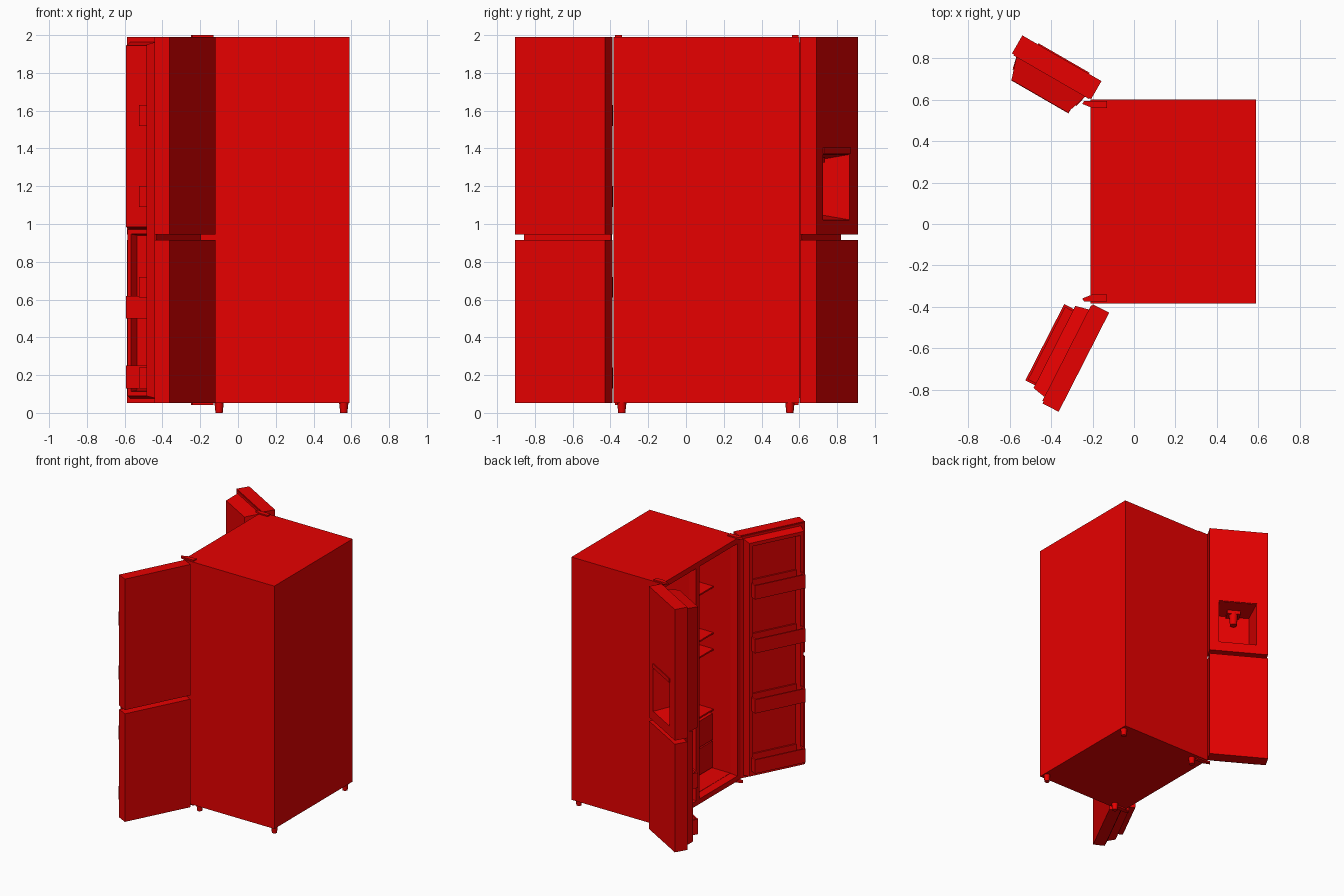
import bpy, bmesh
from math import radians, cos, sin
from mathutils import Matrix, Vector

cube = bpy.data.objects.get("Cube")
if cube:
    bpy.data.objects.remove(cube, do_unlink=True)

red = bpy.data.materials.new("glossy_red")
red.use_nodes = True
RED = (0.80, 0.0, 0.0, 1)
red.diffuse_color = RED
red.node_tree.nodes["Principled BSDF"].inputs["Base Color"].default_value = RED


def frame(origin, u, v):
    """Local axes: u = across the width, v = depth, z = up."""
    return Matrix(((u[0], v[0], 0, origin[0]), (u[1], v[1], 0, origin[1]),
                   (0, 0, 1, 0), (0, 0, 0, 1)))


def finish(name, bm, mat):
    bm.transform(mat)
    bm.normal_update()
    bmesh.ops.recalc_face_normals(bm, faces=bm.faces)
    mesh = bpy.data.meshes.new(name)
    bm.to_mesh(mesh)
    bm.free()
    mesh.materials.append(red)
    obj = bpy.data.objects.new(name, mesh)
    bpy.context.collection.objects.link(obj)
    return obj


def box(name, mat, u, v, z, taper=0.0, taper_z=None):
    """Box between ranges; the far (deep) side shrinks by the taper."""
    tz = taper if taper_z is None else taper_z
    bm = bmesh.new()
    bmesh.ops.create_cube(bm, size=1)
    for p in bm.verts:
        i, j, k = (int(c > 0) for c in p.co)
        p.co = Vector((u[i] + (taper if j else 0) * (1 - 2 * i), v[j],
                       z[k] + (tz if j else 0) * (1 - 2 * k)))
    return finish(name, bm, mat)


def cut(obj, cutter):
    """Subtract the cutter, then discard it."""
    mod = obj.modifiers.new("cut", "BOOLEAN")
    mod.operation, mod.solver, mod.object = "DIFFERENCE", "EXACT", cutter
    bpy.context.view_layer.objects.active = obj
    bpy.ops.object.modifier_apply(modifier=mod.name)
    bpy.data.objects.remove(cutter, do_unlink=True)


def cylinder(name, mat, pos, r1, r2, depth, sides=16):
    bm = bmesh.new()
    bmesh.ops.create_cone(bm, cap_ends=True, segments=sides, radius1=r1,
                          radius2=r2, depth=depth)
    obj = finish(name, bm, mat @ Matrix.Translation(pos))
    bpy.context.view_layer.objects.active = obj
    obj.select_set(True)
    bpy.ops.object.shade_smooth_by_angle(angle=radians(40))
    obj.select_set(False)


def bin_tray(name, mat, u, v, z):
    tray = box(name, mat, u, v, z)
    w = 0.012
    cut(tray, box("cutter", mat, (u[0] + w, u[1] - w), (v[0] + w, v[1] - w),
                  (z[0] + w, z[1] + w)))


def liner(name, mat, u, v, z, rim):
    ring = box(name, mat, u, v, z, 0.015)
    cut(ring, box("cutter", mat, (u[0] + rim, u[1] - rim), (v[0] + 0.01, v[1] + 0.01),
                  (z[0] + rim, z[1] - rim), -0.008))


# Cabinet, opening towards -x, with two compartments
BODY = frame((-0.21, 0), (0, 1), (1, 0))
BOTTOM, TOP = 0.053, 1.99
cabinet = box("cabinet", BODY, (-0.385, 0.602), (0, 0.80), (BOTTOM, TOP))
cavities = {"fridge": (-0.33, 0.11), "freezer": (0.19, 0.545)}
for u in cavities.values():
    wide = (u[0] - 0.02, u[1] + 0.02)
    cut(cabinet, box("cutter", BODY, wide, (-0.01, 0.05), (0.09, 1.95), 0.018))
    cut(cabinet, box("cutter", BODY, u, (0.04, 0.72), (0.11, 1.93)))

# Shelves and drawers inside both compartments
for side, u in cavities.items():
    for n, z in enumerate((0.57, 1.05, 1.18, 1.55)):
        box(f"{side}_shelf_{n}", BODY, u, (0.20, 0.725), (z, z + 0.012))
    for n, z in enumerate((0.12, 0.34)):
        box(f"{side}_drawer_{n}", BODY, (u[0] + 0.01, u[1] - 0.01), (0.20, 0.70),
            (z, z + 0.21))

# Feet
for x in (-0.10, 0.56):
    for y in (-0.34, 0.55):
        cylinder("foot", Matrix(), (x, y, 0.029), 0.019, 0.025, 0.058)

# Hinge plates above and below each door
for y, s in ((-0.38, 1), (0.60, -1)):
    for z in ((1.985, 2.0), (0.042, 0.058)):
        bm = bmesh.new()
        outline = ((-0.13, 0.005), (-0.13, 0.04), (-0.20, 0.04), (-0.25, 0.02), (-0.24, 0.005))
        base = bm.faces.new([bm.verts.new((px, y + s * py, z[0])) for px, py in outline])
        up = bmesh.ops.extrude_face_region(bm, geom=[base])["geom"]
        bmesh.ops.translate(bm, vec=(0, 0, z[1] - z[0]),
                            verts=[g for g in up if isinstance(g, bmesh.types.BMVert)])
        finish("hinge", bm, Matrix())

LOWER, UPPER = (BOTTOM, 0.915), (0.945, TOP)

# Fridge door, swung open: two outer panels over one lined back
a = radians(27)
FRIDGE = frame((-0.12, -0.428), (-sin(a), -cos(a)), (-cos(a), sin(a)))
for name, z in (("lower", LOWER), ("upper", UPPER)):
    box(f"fridge_door_{name}", FRIDGE, (0, 0.537), (0, 0.088), z)
box("fridge_door_back", FRIDGE, (0.008, 0.525), (0.084, 0.094), (0.062, 1.983))
liner("fridge_door_liner", FRIDGE, (0.03, 0.505), (0.09, 0.16), (0.075, 1.965), 0.05)
for z in (0.13, 0.61, 1.09, 1.52):
    bin_tray("fridge_door_bin", FRIDGE, (0.062, 0.475), (0.10, 0.212), (z, z + 0.11))

# Freezer door, swung open
b = radians(30)
FREEZER = frame((-0.157, 0.69), (-cos(b), sin(b)), (-sin(b), -cos(b)))
WIDTH = 0.441
box("freezer_door_lower", FREEZER, (0, WIDTH), (0, 0.10), LOWER)
box("freezer_door_back", FREEZER, (0.008, 0.43), (0.096, 0.105), (0.062, 1.983))
liner("freezer_door_liner", FREEZER, (0.03, 0.415), (0.102, 0.165), (0.075, 0.985), 0.045)
for z in (0.13, 0.50):
    bin_tray("freezer_door_bin", FREEZER, (0.06, 0.38), (0.11, 0.215), (z, z + 0.12))

# Upper freezer door with its inner housing and the dispenser recess
door = box("freezer_door_upper", FREEZER, (0, WIDTH), (0, 0.10), UPPER)
housing = box("dispenser_housing", FREEZER, (0.03, 0.415), (0.102, 0.213), (0.965, 1.965),
              0.036, 0.02)
for part in (door, housing, bpy.data.objects["freezer_door_back"]):
    cut(part, box("cutter", FREEZER, (0.07, 0.355), (-0.01, 0.17), (1.02, 1.37), 0.03))
box("dispenser_panel", FREEZER, (0.07, 0.355), (-0.006, 0.004), (1.372, 1.405))
cylinder("dispenser_spout", FREEZER, (0.20, 0.12, 1.29), 0.026, 0.034, 0.10)
box("dispenser_spout_mount", FREEZER, (0.15, 0.25), (0.09, 0.175), (1.325, 1.36))
